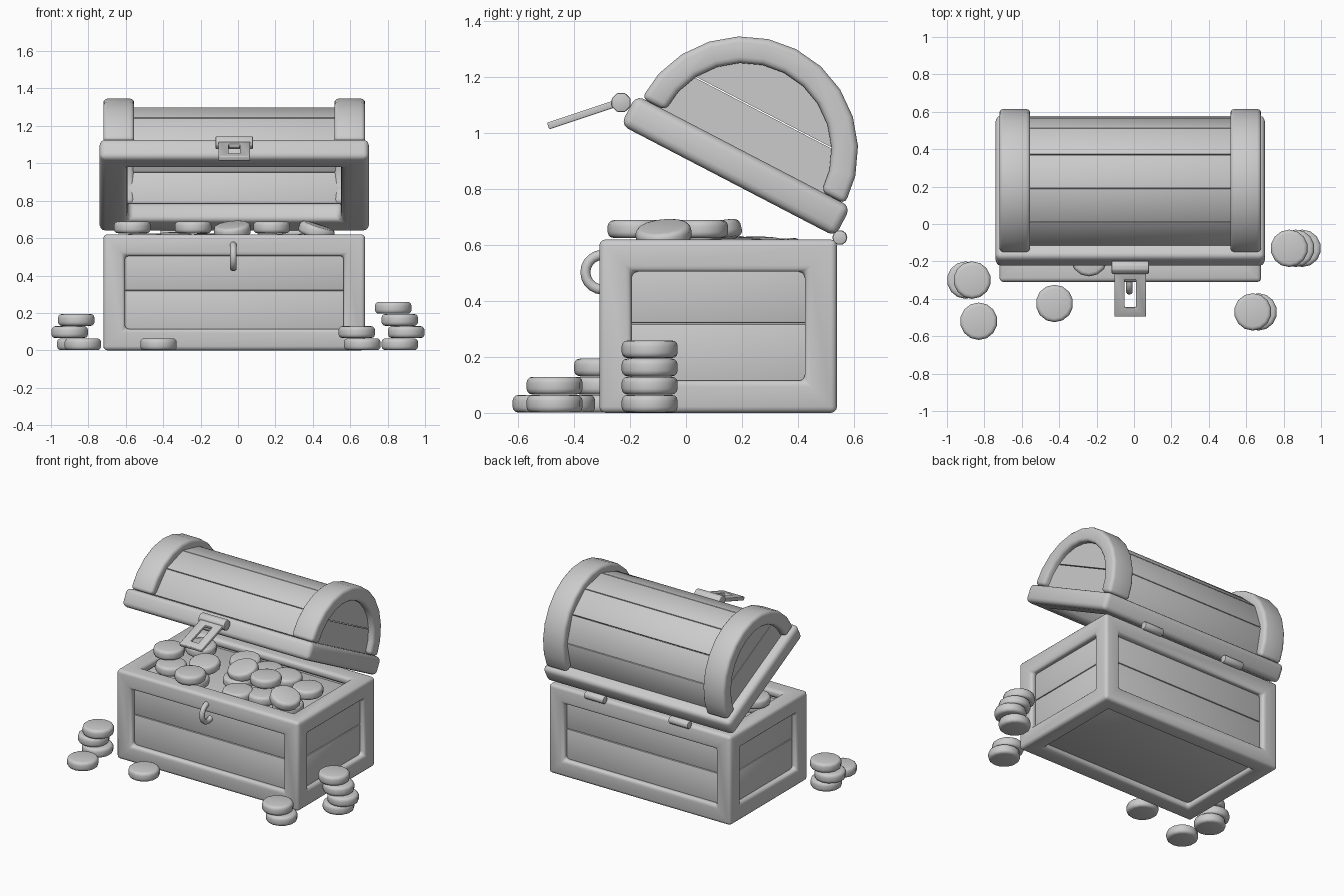
import bpy, bmesh, math
from mathutils import Matrix, Vector

if "Cube" in bpy.data.objects:
    bpy.data.objects.remove(bpy.data.objects["Cube"])

CX = -0.02
T, R = Matrix.Translation, Matrix.Rotation
# local lid space: origin at the middle of the lid's underside, tilted open
LID = T((CX, 0.15, 0.83)) @ R(math.radians(-27.5), 4, 'X')


def make(name, bm, matrix=Matrix(), bevel=0, segs=3, solid=0):
    bmesh.ops.recalc_face_normals(bm, faces=bm.faces)
    me = bpy.data.meshes.new(name)
    bm.to_mesh(me)
    bm.free()
    ob = bpy.data.objects.new(name, me)
    bpy.context.collection.objects.link(ob)
    ob.matrix_world = matrix
    if solid:
        m = ob.modifiers.new("solid", 'SOLIDIFY')
        m.thickness, m.offset, m.use_even_offset = solid, -1, True
    if bevel:
        m = ob.modifiers.new("bevel", 'BEVEL')
        m.width, m.segments, m.limit_method = bevel, segs, 'ANGLE'
        m.angle_limit = math.radians(40)
    return ob


def box(name, lo, hi, matrix=Matrix(), bevel=0.008, segs=2):
    lo, hi = Vector(lo), Vector(hi)
    bm = bmesh.new()
    bmesh.ops.create_cube(bm, size=1, matrix=T((lo + hi) / 2) @ Matrix.Diagonal((*(hi - lo), 1)))
    return make(name, bm, matrix, bevel, segs)


def cylinder(name, r, depth, sides, matrix, bevel, segs=3):
    bm = bmesh.new()
    bmesh.ops.create_cone(bm, cap_ends=True, segments=sides, radius1=r, radius2=r, depth=depth)
    return make(name, bm, matrix, bevel, segs)


def flat_frame(name, sx, sy, bx, by, thick, matrix, bevel):
    """Rectangular frame lying in xy with a hole, from z = 0 up."""
    bm = bmesh.new()
    rings = []
    for w, d in ((sx / 2, sy / 2), (sx / 2 - bx, sy / 2 - by)):
        rings.append([bm.verts.new((w * a, d * b, thick)) for a, b in ((-1, -1), (1, -1), (1, 1), (-1, 1))])
    o, i = rings
    for k in range(4):
        n = (k + 1) % 4
        bm.faces.new((o[k], o[n], i[n], i[k]))
    return make(name, bm, matrix, bevel, 3, thick)


def prism(name, pts, x0, x1, matrix, bevel, segs=2):
    """Extrude a closed yz outline along x."""
    bm = bmesh.new()
    f = bm.faces.new([bm.verts.new((x0, y, z)) for y, z in pts])
    ex = bmesh.ops.extrude_face_region(bm, geom=[f])['geom']
    bmesh.ops.translate(bm, vec=(x1 - x0, 0, 0), verts=[v for v in ex if isinstance(v, bmesh.types.BMVert)])
    return make(name, bm, matrix, bevel, segs)


def arc(r, a0, a1, n, z=0.12):
    return [(r * math.cos(math.radians(a0 + (a1 - a0) * i / n)),
             z + r * math.sin(math.radians(a0 + (a1 - a0) * i / n))) for i in range(n + 1)]


# chest body frame: box with a window in every side
bm = bmesh.new()
bmesh.ops.create_cube(bm, size=1, matrix=T((CX, 0.115, 0.31)) @ Matrix.Diagonal((1.4, 0.85, 0.62, 1)))
centres = list(bm.faces)
bmesh.ops.inset_individual(bm, faces=centres, thickness=0.115, use_even_offset=True)
bmesh.ops.delete(bm, geom=centres, context='FACES')
make("body_frame", bm, bevel=0.022, solid=0.06)

# body planks, two per wall
for row, (z0, z1) in enumerate(((0.07, 0.319), (0.321, 0.56))):
    for side, y in (("front", -0.27), ("back", 0.465)):
        box(f"{side}_plank_{row}", (CX - 0.65, y, z0), (CX + 0.65, y + 0.035, z1))
    for side, x in (("left", -0.66), ("right", 0.625)):
        box(f"{side}_plank_{row}", (CX + x, -0.25, z0), (CX + x + 0.035, 0.48, z1))
box("bottom_panel", (CX - 0.64, -0.25, 0.04), (CX + 0.64, 0.48, 0.075))
box("treasure_bed", (CX - 0.63, -0.24, 0.5), (CX + 0.63, 0.47, 0.54))

# lid rim
flat_frame("lid_rim", 1.44, 0.865, 0.15, 0.13, 0.12, LID, 0.03)

# lid end bands and end planks
for side, s in (("left", -1), ("right", 1)):
    prism(f"{side}_lid_band", arc(0.41, 0, 180, 12) + arc(0.315, 180, 0, 12),
          s * 0.535, s * 0.70, LID, 0.022, 3)
    a = math.degrees(math.asin(0.153 / 0.335))
    half = 0.335
    prism(f"{side}_lid_end_low", [(-half, 0.10), (half, 0.10)] + arc(0.335, 0, a, 3) + arc(0.335, 180 - a, 180, 3),
          s * 0.63, s * 0.66, LID, 0)
    a += 0.8
    prism(f"{side}_lid_end_high", arc(0.335, a, 180 - a, 10), s * 0.63, s * 0.66, LID, 0)

# curved lid top from six planks
for i in range(6):
    a0, a1 = i * 30 + 0.15, i * 30 + 29.85
    prism(f"lid_plank_{i}", arc(0.365, a0, a1, 1) + arc(0.325, a1, a0, 1), -0.62, 0.62, LID, 0.007)

# hinges
for i, x in enumerate((-0.34, 0.31)):
    cylinder(f"hinge_{i}", 0.027, 0.15, 10, T((x, 0.55, 0.627)) @ R(math.pi / 2, 4, 'Y'), 0.008, 2)

# latch: knuckle and slotted hasp
cylinder("latch_knuckle", 0.037, 0.2, 8, T((CX, -0.232, 1.11)) @ R(math.pi / 2, 4, 'Y') @ R(math.pi / 8, 4, 'Z'), 0.006, 2)
flat_frame("latch_hasp", 0.17, 0.26, 0.055, 0.05, 0.025,
           T((CX, -0.366, 1.055)) @ R(math.radians(18.5), 4, 'X'), 0.005)

# staple ring on the front
bpy.ops.mesh.primitive_torus_add(major_radius=0.062, minor_radius=0.018, major_segments=20, minor_segments=10,
                                 location=(CX - 0.005, -0.298, 0.503), rotation=(0, math.pi / 2, 0))
bpy.context.object.name = "staple_ring"

# coins: x, y, base z, tilt about x, tilt about y (degrees)
H = 0.065
coins = [
    # stacks on the ground
    (0.865, -0.13, 0, 0, 0), (0.9, -0.13, H, 0, 0), (0.865, -0.13, 2 * H, 0, 0), (0.83, -0.13, 3 * H, 0, 0),
    (0.665, -0.47, 0, 0, 0), (0.635, -0.47, H, 0, 0),
    (-0.87, -0.3, 0, 0, 0), (-0.9, -0.3, H, 0, 0), (-0.865, -0.3, 2 * H, 0, 0),
    (-0.83, -0.52, 0, 0, 0), (-0.425, -0.425, 0, 0, 0),
    # top of the pile
    (-0.565, 0.05, 0.625, 0, 0), (-0.24, -0.18, 0.625, 0, 0), (0.18, 0.05, 0.625, 0, 0),
    (-0.03, 0.1, 0.61, 14, -6), (0.42, -0.08, 0.605, 6, 18),
    # lower layer
    (-0.5, -0.02, 0.555, 0, 0), (-0.34, 0.12, 0.56, 6, 0), (-0.05, 0.08, 0.545, 0, 0), (0.07, -0.1, 0.555, 0, 0),
    (0.22, -0.04, 0.55, 0, 0), (0.2, 0.25, 0.56, 0, 5), (0.41, 0.18, 0.56, 0, 0), (-0.5, 0.31, 0.56, 0, 0),
    (-0.27, -0.1, 0.555, 0, 0), (-0.16, 0.31, 0.555, 5, 0), (0.42, -0.05, 0.54, 0, 0), (0.02, 0.3, 0.54, 0, 0),
]
for i, (x, y, z, tx, ty) in enumerate(coins):
    m = T((x, y, z + H / 2)) @ R(math.radians(tx), 4, 'X') @ R(math.radians(ty), 4, 'Y')
    cylinder(f"coin_{i:02d}", 0.1, H - 0.002, 14, m, 0.02)

# apply modifiers and smooth
bpy.ops.object.select_all(action='SELECT')
bpy.context.view_layer.objects.active = bpy.data.objects["body_frame"]
bpy.ops.object.convert(target='MESH')
bpy.ops.object.shade_smooth_by_angle(angle=math.radians(38))
